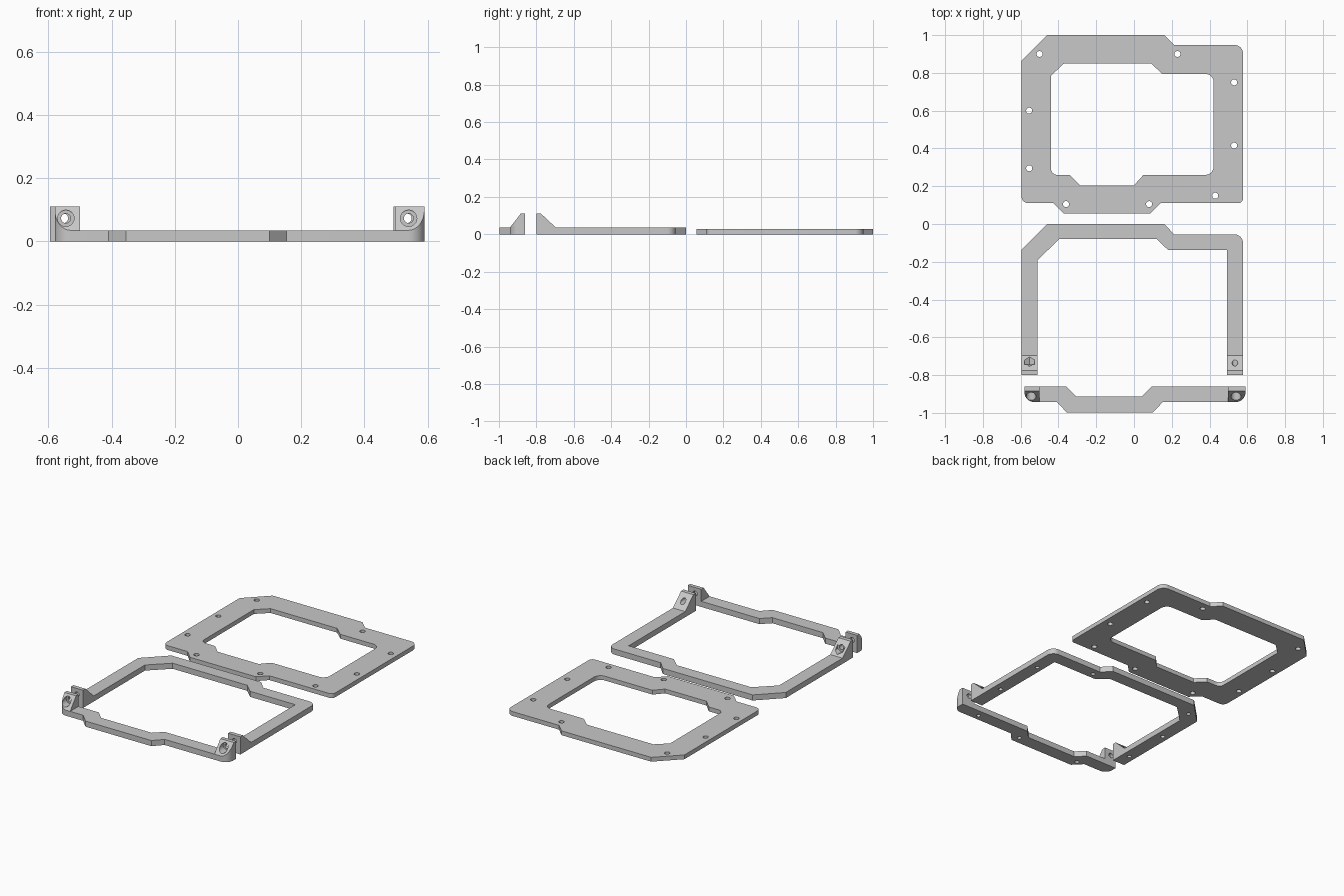
import bpy, bmesh, math
from mathutils import Vector, Matrix

if "Cube" in bpy.data.objects:
    bpy.data.objects.remove(bpy.data.objects["Cube"])

grey = bpy.data.materials.new("light_grey")
grey.diffuse_color = (0.58, 0.58, 0.58, 1)
grey.use_nodes = True
grey.node_tree.nodes["Principled BSDF"].inputs["Base Color"].default_value = grey.diffuse_color


def make_object(name, bm):
    bmesh.ops.recalc_face_normals(bm, faces=bm.faces)
    mesh = bpy.data.meshes.new(name)
    bm.to_mesh(mesh)
    bm.free()
    mesh.materials.append(grey)
    ob = bpy.data.objects.new(name, mesh)
    bpy.context.collection.objects.link(ob)
    return ob


def rounded(points, steps=8):
    """Outline from (x, y) corners; a third value rounds that corner."""
    out = []
    for i, p in enumerate(points):
        c = Vector(p[:2])
        if len(p) == 2:
            out.append(c)
            continue
        a = c + (Vector(points[i - 1][:2]) - c).normalized() * p[2]
        b = c + (Vector(points[(i + 1) % len(points)][:2]) - c).normalized() * p[2]
        centre = a + b - c
        for k in range(steps + 1):
            t = k / steps * math.pi / 2
            out.append(centre + (a - centre) * math.cos(t) + (b - centre) * math.sin(t))
    return out


def prism(points, z0, z1):
    bm = bmesh.new()
    face = bm.faces.new([bm.verts.new((p.x, p.y, z0)) for p in rounded(points)])
    top = bmesh.ops.extrude_face_region(bm, geom=[face])["geom"]
    bmesh.ops.translate(bm, vec=(0, 0, z1 - z0),
                        verts=[v for v in top if isinstance(v, bmesh.types.BMVert)])
    return bm


def cut(ob, cutter):
    mod = ob.modifiers.new("cut", "BOOLEAN")
    mod.operation, mod.solver, mod.object = "DIFFERENCE", "EXACT", cutter
    with bpy.context.temp_override(object=ob, active_object=ob, selected_objects=[ob]):
        bpy.ops.object.modifier_apply(modifier=mod.name)
    bpy.data.objects.remove(cutter)


def cylinders(items, sides=24):
    """Cutter from (start, end, radius) cylinders."""
    bm = bmesh.new()
    for a, b, r in items:
        a, b = Vector(a), Vector(b)
        m = Matrix.Translation((a + b) / 2) @ (b - a).to_track_quat("Z", "Y").to_matrix().to_4x4()
        bmesh.ops.create_cone(bm, cap_ends=True, segments=sides, radius1=r, radius2=r,
                              depth=(b - a).length, matrix=m)
    return make_object("cutter", bm)


def drill(ob, holes, z0, z1, r):
    cut(ob, cylinders([((x, y, z0), (x, y, z1), r) for x, y in holes]))


def bracket(name, outline, slope_point, slope_normal):
    """Block on the rail, sliced off to a sloping face."""
    bm = prism(outline, RAIL, 0.11)
    geom = bm.verts[:] + bm.edges[:] + bm.faces[:]
    res = bmesh.ops.bisect_plane(bm, geom=geom, plane_co=slope_point,
                                 plane_no=slope_normal, clear_outer=True)
    edges = [e for e in res["geom_cut"] if isinstance(e, bmesh.types.BMEdge)]
    bmesh.ops.holes_fill(bm, edges=[e for e in edges if e.is_valid and e.is_boundary])
    bmesh.ops.remove_doubles(bm, verts=bm.verts, dist=1e-5)
    return make_object(name, bm)


PLATE, RAIL = 0.027, 0.035

# Flat cover plate with its window and screw holes
plate = make_object("cover_plate", prism([
    (-0.595, 0.11, 0.035), (-0.425, 0.11), (-0.37, 0.055), (0.085, 0.055), (0.14, 0.11),
    (0.577, 0.11, 0.025), (0.577, 0.948, 0.045), (0.213, 0.948), (0.16, 1.0),
    (-0.46, 1.0), (-0.595, 0.865)], 0, PLATE))
cut(plate, make_object("window_cutter", prism([
    (-0.44, 0.26, 0.035), (-0.34, 0.26), (-0.285, 0.205), (0.0, 0.205), (0.05, 0.26),
    (0.422, 0.26, 0.045), (0.422, 0.795, 0.045), (0.15, 0.795), (0.09, 0.85),
    (-0.37, 0.85), (-0.44, 0.785)], -0.1, 0.1)))
left_holes = [(-0.5, 0.90), (0.23, 0.90), (0.53, 0.75), (0.53, 0.415), (-0.555, 0.60), (-0.555, 0.295)]
front_holes = [(0.43, 0.15), (0.08, 0.105), (-0.36, 0.105)]
drill(plate, left_holes + front_holes, -0.1, 0.1, 0.016)

# U-shaped rear rail, blind screw holes underneath
rear = make_object("rear_rail", prism([
    (-0.595, -0.80), (-0.51, -0.80), (-0.51, -0.19), (-0.395, -0.08), (0.12, -0.08),
    (0.18, -0.137), (0.492, -0.137), (0.492, -0.80), (0.577, -0.80), (0.577, -0.055, 0.045),
    (0.213, -0.055), (0.16, 0.0), (-0.46, 0.0), (-0.595, -0.135)], 0, RAIL))
drill(rear, [(x, y - 1.0) for x, y in left_holes], -0.1, 0.027, 0.013)

# Front rail, blind screw holes underneath
front = make_object("front_rail", prism([
    (-0.58, -0.86), (-0.58, -0.942, 0.05), (-0.41, -0.942), (-0.355, -0.998), (0.10, -0.998),
    (0.153, -0.942), (0.59, -0.942, 0.05), (0.59, -0.86), (0.095, -0.86), (0.042, -0.912),
    (-0.307, -0.912), (-0.36, -0.86)], 0, RAIL))
drill(front, [(x, y - 1.055) for x, y in front_holes], -0.1, 0.027, 0.013)

# Clamp brackets: a sloped pair at each side, joined by a screw hole along y
for side, xr0, xr1, xf0, xf1, xh in (("left", -0.595, -0.51, -0.58, -0.50, -0.545),
                                     ("right", 0.492, 0.577, 0.497, 0.59, 0.54)):
    back = bracket("rear_bracket_" + side,
                   [(xr0, -0.80), (xr1, -0.80), (xr1, -0.695), (xr0, -0.695)],
                   (0, -0.775, 0.11), (0, 0.075, 0.08))
    hx = (xr0 + xr1) / 2
    cut(back, cylinders([((hx, -0.85, 0.073), (hx, -0.65, 0.073), 0.015)]))
    if side == "left":  # hexagonal nut pocket
        cut(back, cylinders([((hx, -0.745, 0.073), (hx, -0.65, 0.073), 0.03)], 6))

    outer = [(xf0, -0.86), (xf0, -0.942, 0.05), (xf1, -0.942), (xf1, -0.86)]
    if side == "right":
        outer = [(xf0, -0.86), (xf0, -0.942), (xf1, -0.942, 0.05), (xf1, -0.86)]
    fore = bracket("front_bracket_" + side, outer, (0, -0.884, 0.11), (0, -0.075, 0.058))
    cut(fore, cylinders([((xh, -1.0, 0.073), (xh, -0.88, 0.073), 0.026)]))
    cut(fore, cylinders([((xh, -1.0, 0.073), (xh, -0.80, 0.073), 0.015)]))

# Smooth the round corners and holes, keep edges sharp
for ob in bpy.context.collection.objects:
    ob.select_set(True)
bpy.context.view_layer.objects.active = plate
bpy.ops.object.shade_smooth_by_angle(angle=math.radians(30))
